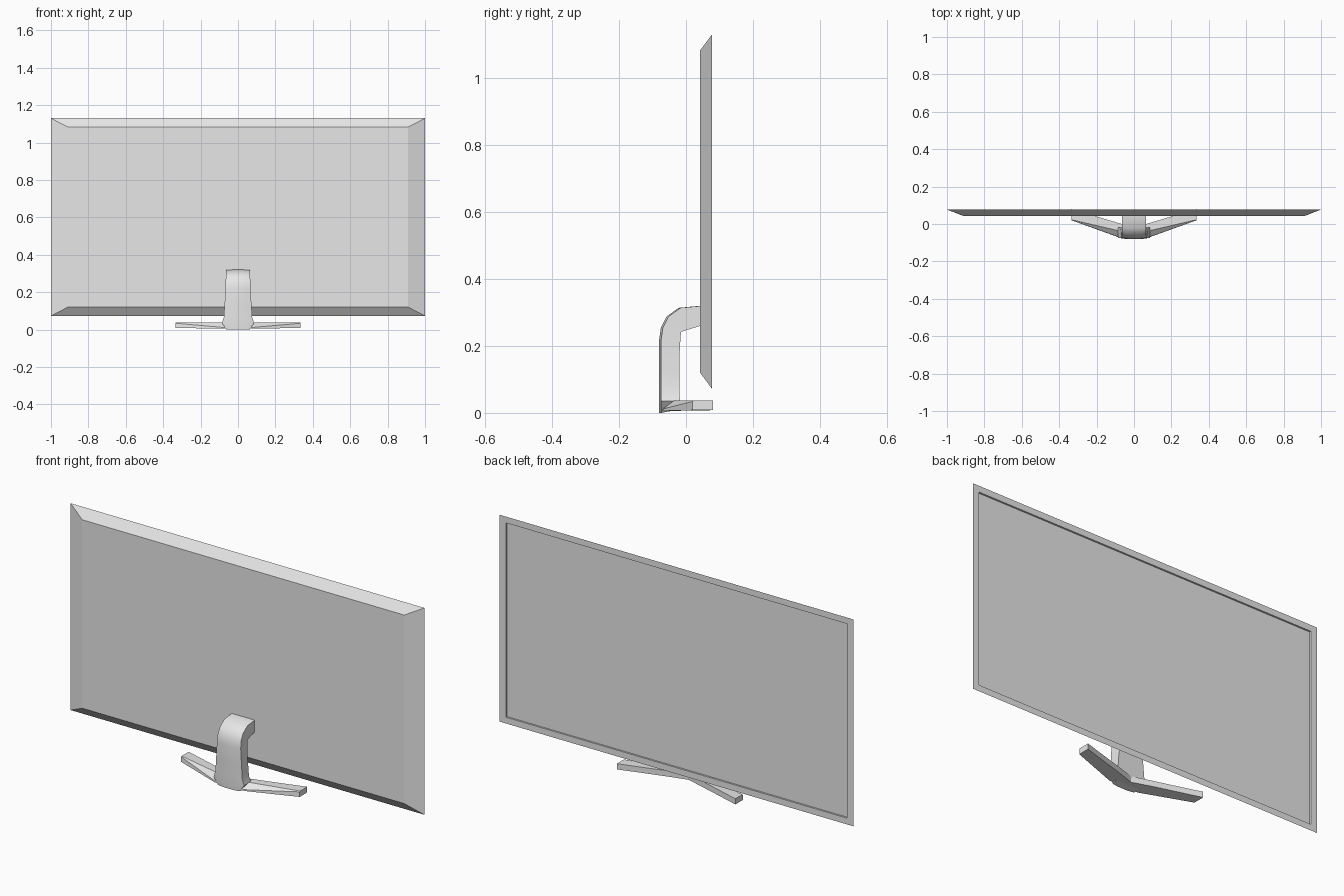
import bpy
import bmesh
import math

cube = bpy.data.objects.get("Cube")
if cube:
    bpy.data.objects.remove(cube, do_unlink=True)

GREY = (0.8, 0.8, 0.8, 1.0)
grey = bpy.data.materials.new("light_grey")
grey.use_nodes = True
grey.diffuse_color = GREY
grey.node_tree.nodes["Principled BSDF"].inputs["Base Color"].default_value = GREY


def loft(name, rings, smooth_angle=None):
    """Skin a row of equal-sized point rings and cap both ends."""
    bm = bmesh.new()
    rows = [[bm.verts.new(p) for p in ring] for ring in rings]
    for a, b in zip(rows, rows[1:]):
        for i in range(len(a)):
            j = (i + 1) % len(a)
            bm.faces.new((a[i], a[j], b[j], b[i]))
    bm.faces.new(rows[0])
    bm.faces.new(rows[-1])
    bmesh.ops.recalc_face_normals(bm, faces=bm.faces)
    mesh = bpy.data.meshes.new(name)
    bm.to_mesh(mesh)
    bm.free()
    mesh.materials.append(grey)
    obj = bpy.data.objects.new(name, mesh)
    bpy.context.collection.objects.link(obj)
    if smooth_angle:
        bpy.ops.object.select_all(action="DESELECT")
        obj.select_set(True)
        bpy.context.view_layer.objects.active = obj
        bpy.ops.object.shade_smooth_by_angle(angle=math.radians(smooth_angle))
    return obj


# Display panel: sloped casing, bezel and recessed screen
def rect(half_width, low, high, y):
    return [(-half_width, y, low), (half_width, y, low),
            (half_width, y, high), (-half_width, y, high)]


loft("display_panel", [
    rect(0.91, 0.12, 1.083, 0.042),
    rect(1.0, 0.073, 1.13, 0.077),
    rect(0.965, 0.105, 1.098, 0.077),
    rect(0.965, 0.105, 1.098, 0.068),
])


# Neck: outer point, inner point (y, z) and half width at each station
def neck_ring(outer, inner, w):
    (fy, fz), (by, bz) = outer, inner
    edge = fy + 0.006
    return [(-w, by, bz), (-w, edge, fz), (-w / 2, fy, fz),
            (w / 2, fy, fz), (w, edge, fz), (w, by, bz)]


neck = [
    ((-0.08, 0.0), (-0.022, 0.01), 0.062),
    ((-0.08, 0.035), (-0.018, 0.036), 0.086),
    ((-0.08, 0.065), (-0.02, 0.06), 0.076),
    ((-0.08, 0.13), (-0.02, 0.11), 0.072),
    ((-0.08, 0.22), (-0.02, 0.16), 0.067),
    ((-0.075, 0.255), (-0.018, 0.2), 0.066),
    ((-0.058, 0.288), (-0.015, 0.242), 0.065),
    ((-0.022, 0.314), (0.01, 0.25), 0.065),
    ((0.043, 0.32), (0.043, 0.26), 0.065),
]
loft("neck", [neck_ring(*station) for station in neck], 35)

# Foot: a swept V with a ridge that fades into flat-ended tips
tip = [(0.02, 0.008), (0.02, 0.034), (0.023, 0.037), (0.08, 0.037), (0.08, 0.008)]
root = [(-0.07, 0.006), (-0.068, 0.012), (-0.035, 0.037), (0.006, 0.037), (0.006, 0.008)]
middle = [(-0.076, 0.004), (-0.075, 0.012), (-0.05, 0.037), (-0.02, 0.037), (-0.02, 0.006)]
sections = [(-0.335, tip), (-0.085, root), (0, middle), (0.085, root), (0.335, tip)]
loft("foot", [[(x, y, z) for y, z in section] for x, section in sections])
